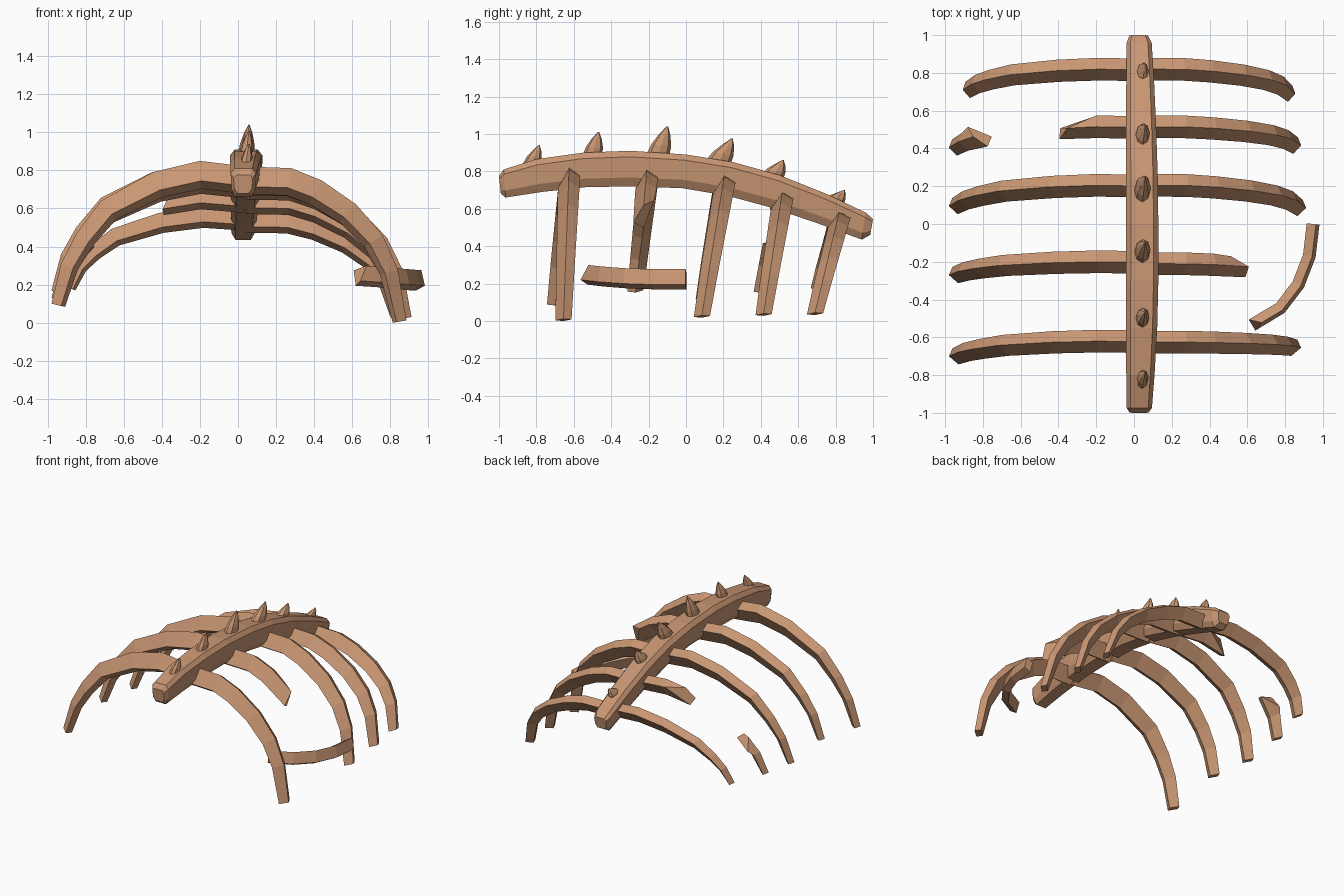
import bpy, bmesh, math
from mathutils import Vector

if "Cube" in bpy.data.objects:
    bpy.data.objects.remove(bpy.data.objects["Cube"])

bone = bpy.data.materials.new("tan_brown_bone")
bone.diffuse_color = (0.58, 0.305, 0.17, 1)
bone.use_nodes = True
bone.node_tree.nodes["Principled BSDF"].inputs["Base Color"].default_value = bone.diffuse_color


def loft(name, rings):
    """Skin a list of equal-length rings and cap both ends, flat shaded."""
    bm = bmesh.new()
    vs = [[bm.verts.new(p) for p in r] for r in rings]
    n = len(rings[0])
    for a, b in zip(vs, vs[1:]):
        for i in range(n):
            j = (i + 1) % n
            bm.faces.new((a[i], a[j], b[j], b[i]))
    bm.faces.new(vs[0])
    bm.faces.new(vs[-1])
    bmesh.ops.recalc_face_normals(bm, faces=bm.faces)
    me = bpy.data.meshes.new(name)
    bm.to_mesh(me)
    bm.free()
    me.materials.append(bone)
    ob = bpy.data.objects.new(name, me)
    bpy.context.collection.objects.link(ob)
    return ob


# Spine: arched beam with chamfered section
# (y top, z top, y bottom, z bottom, half width, centre x)
SPINE = [(-1.0, .775, -.99, .68, .05, .027), (-.975, .81, -.965, .66, .067, .028),
         (-.8, .865, -.77, .69, .075, .034), (-.55, .9, -.54, .715, .083, .04),
         (-.3, .91, -.3, .72, .086, .043), (0, .89, -.02, .71, .086, .043),
         (.25, .85, .22, .67, .084, .042), (.5, .78, .46, .605, .08, .038),
         (.75, .68, .71, .52, .074, .033), (.96, .58, .94, .435, .067, .027),
         (1.0, .545, .985, .46, .05, .025)]
rings = []
for yt, zt, yb, zb, w, cx in SPINE:
    ring = []
    for u, v in [(-.7, 0), (.7, 0), (1, .17), (.92, .75), (.6, 1),
                 (-.6, 1), (-.92, .75), (-1, .17)]:
        ring.append((cx + u * w, yt + (yb - yt) * v, zt + (zb - zt) * v))
    rings.append(ring)
loft("spine", rings)

# Rib outer ridge profiles: (distance from middle, height fraction)
LEFT = [(-.045, .96), (.2, 1), (.45, .92), (.72, .72), (.85, .49), (.93, .28), (.98, 0)]
RIGHT = [(.045, 1), (.28, .99), (.44, .91), (.62, .755), (.76, .555), (.84, .33), (.885, 0)]


def height(prof, x):
    for (x0, f0), (x1, f1) in zip(prof, prof[1:]):
        if x <= x1:
            return f0 + (f1 - f0) * (x - x0) / (x1 - x0)
    return prof[-1][1]


def rib(name, side, y, ztop, zend, dy, thick, xscale=1, start=None, stop=None,
        cut_start=0, cut_end=0):
    """Tapered four-sided rib; start/stop trim it, cut_* slants a broken end."""
    prof = LEFT if side < 0 else RIGHT
    a = prof[0][0] if start is None else start
    b = prof[-1][0] if stop is None else stop
    xs = [a] + [x for x, _ in prof if a + .02 < x < b - .02] + [b]
    fs = [height(prof, x) for x in xs]
    pts = [Vector((side * x * xscale, y + dy * (1 - f), zend + (ztop - zend) * f))
           for x, f in zip(xs, fs)]
    rings = []
    for i, (p, f) in enumerate(zip(pts, fs)):
        t = pts[min(i + 1, len(pts) - 1)] - pts[max(i - 1, 0)]
        t.y = 0
        t.normalize()
        inward = Vector((t.z, 0, -t.x)) * side
        r, w = thick * (.5 + .5 * f), .72 + .28 * f
        ring = [p + inward * d * r + Vector((0, e * w, 0))
                for d, e in [(0, 0), (.1, -.06), (.14, 0), (.04, .06)]]
        slant = cut_start if i == 0 else -cut_end if i == len(pts) - 1 else 0
        ring[3] += t * slant
        ring[0] += t * slant * .3
        rings.append(ring)
    loft(name, rings)


# Whole ribs
rib("rib_1_left", -1, -.62, .85, .10, -.08, 1.05)
rib("rib_1_right", 1, -.625, .82, .012, -.03, 1.05)
rib("rib_2_left", -1, -.2, .845, .17, -.07, 1.0)
rib("rib_3_left", -1, .205, .81, .13, -.11, .95)
rib("rib_3_right", 1, .205, .78, .03, -.12, .95, 1.03)
rib("rib_4_right", 1, .515, .69, .04, -.1, .85)
rib("rib_5_left", -1, .82, .61, .19, -.11, .8, .925)
rib("rib_5_right", 1, .82, .585, .045, -.13, .8, .965)

# Broken ribs: stubs and the loose tip
rib("rib_2_right_stub", 1, -.21, .81, .03, -.06, 1.0, stop=.64, cut_end=.13)
rib("rib_4_left_stub", -1, .515, .715, .17, -.11, .85, stop=.41, cut_end=.19)
rib("rib_4_left_tip", -1, .515, .715, .17, -.11, .9, start=.83, cut_start=.12)

# Fallen rib piece lying sideways
path = [Vector(p) for p in [(.948, 0, .225), (.928, -.17, .225), (.87, -.32, .23),
                            (.775, -.445, .24), (.625, -.535, .25)]]
rings = []
for i, p in enumerate(path):
    t = (path[min(i + 1, 4)] - path[max(i - 1, 0)]).normalized()
    out = Vector((-t.y, t.x, 0))
    ring = [p + out * o + Vector((0, 0, h))
            for o, h in [(.015, .052), (.034, -.03), (-.012, -.056), (-.034, .025)]]
    if i == 4:
        ring[0] -= t * .05
    rings.append(ring)
loft("fallen_rib_piece", rings)

# Back spikes: (base y, base z, base radius, tip y, tip z)
SPIKES = [(-.825, .84, .045, -.785, .94), (-.5, .885, .053, -.468, 1.01),
          (-.15, .885, .062, -.1, 1.04), (.175, .85, .064, .245, .975),
          (.465, .775, .056, .518, .86), (.795, .64, .047, .845, .70)]
for k, (yb, zb, r, yt, zt) in enumerate(SPIKES):
    rings = []
    for s, q in [(-.15, 1), (.35, .85), (.7, .52), (1, .08)]:
        c = Vector((.043 + .015 * s, yb + (yt - yb) * s, zb + (zt - zb) * s))
        ring = []
        for i in range(8):
            an = math.tau * i / 8
            sy = r * q * math.sin(an)
            # base follows the slope of the lean
            lean = -sy * (yt - yb) / (zt - zb) * .6 * (1 - max(s, 0))
            ring.append(c + Vector((r * q * .72 * math.cos(an), sy, lean)))
        rings.append(ring)
    loft(f"back_spike_{k + 1}", rings)
